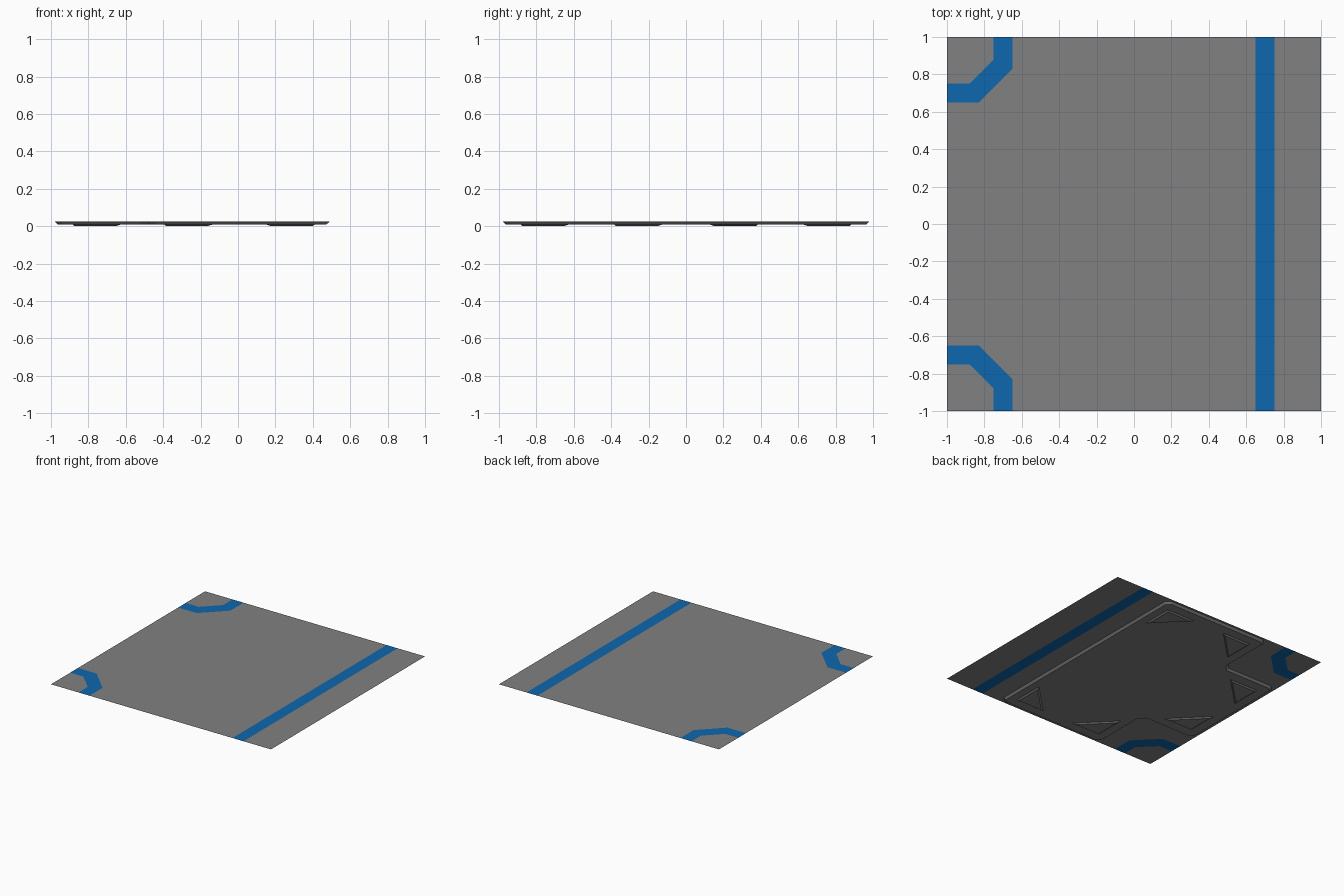
import bpy
from mathutils import Vector

if "Cube" in bpy.data.objects:
    bpy.data.objects.remove(bpy.data.objects["Cube"])

TOP, MID = 0.025, 0.009


def material(name, rgb):
    m = bpy.data.materials.new(name)
    m.diffuse_color = (*rgb, 1)
    m.use_nodes = True
    m.node_tree.nodes["Principled BSDF"].inputs["Base Color"].default_value = m.diffuse_color
    return m


GREY = material("mid grey", (0.22, 0.22, 0.22))
BLUE = material("strong blue", (0.004, 0.135, 0.42))


def ccw(pts):
    """Points as vectors in counter-clockwise order."""
    pts = [Vector(p) for p in pts]
    area = sum(a.x * b.y - a.y * b.x for a, b in zip(pts, pts[1:] + pts[:1]))
    return pts if area > 0 else pts[::-1]


def make(name, verts, faces, mat):
    me = bpy.data.meshes.new(name)
    me.from_pydata(verts, [], faces)
    me.materials.append(mat)
    ob = bpy.data.objects.new(name, me)
    bpy.context.collection.objects.link(ob)
    return ob


def plate(name, pts, mat):
    pts = ccw(pts)
    return make(name, [(p.x, p.y, TOP) for p in pts], [range(len(pts))], mat)


def corners(pts, c):
    """Cut every corner of a counter-clockwise outline by distance c."""
    out = []
    for i, p in enumerate(pts):
        for q in (pts[i - 1], pts[(i + 1) % len(pts)]):
            out.append(p + (q - p).normalized() * c)
    return out


def inset(pts, d):
    out = []
    for i, p in enumerate(pts):
        a = (p - pts[i - 1]).normalized()
        b = (pts[(i + 1) % len(pts)] - p).normalized()
        n1, n2 = Vector((-a.y, a.x)), Vector((-b.y, b.x))
        out.append(p + (n1 + n2) * d / (1 + n1.dot(n2)))
    return out


def tapered(name, pts, z1, z0, d):
    """Downward boss with sloping sides and an open, hidden top."""
    low = inset(pts, d)
    n = len(pts)
    verts = [(p.x, p.y, z1) for p in pts] + [(p.x, p.y, z0) for p in low]
    faces = [(i, n + i, n + (i + 1) % n, (i + 1) % n) for i in range(n)]
    faces.append(tuple(range(2 * n - 1, n - 1, -1)))
    return make(name, verts, faces, GREY)


# Floor surface and blue tracks, fitted edge to edge
outer = [(-0.65, 1), (-0.65, 0.83), (-0.83, 0.65), (-1, 0.65)]
inner = [(-0.75, 1), (-0.75, 0.88), (-0.88, 0.75), (-1, 0.75)]


def flip(pts):
    return [(x, -y) for x, y in pts]


plate("floor_main", [(0.65, 1)] + outer + flip(outer)[::-1] + [(0.65, -1)], GREY)
plate("floor_side", [(0.75, -1), (1, -1), (1, 1), (0.75, 1)], GREY)
plate("straight_track", [(0.65, -1), (0.75, -1), (0.75, 1), (0.65, 1)], BLUE)
for side, f in (("back", list), ("front", flip)):
    plate(side + "_corner_track", f(outer + inner[::-1]), BLUE)
    plate(side + "_floor_corner", f(inner + [(-1, 1)]), GREY)

# Underside tray, notched around the corner tracks
half = [(0.49, 0.98), (-0.485, 0.98), (-0.485, 0.485), (-0.98, 0.485)]
tapered("underside_tray", corners(ccw(half + flip(half)[::-1]), 0.04), TOP, MID, 0.017)

# Triangular feet in the outer corners of the tray
L = 0.26
for i, (x, y, sx) in enumerate([(0.41, 0.885, -1), (-0.395, 0.885, 1), (-0.885, 0.385, 1)]):
    tri = [(x, y), (x + sx * L, y), (x, y - L)]
    for side, f in (("back", list), ("front", flip)):
        tapered(f"{side}_foot_{i + 1}", ccw(f(tri)), MID, 0, 0.012)
